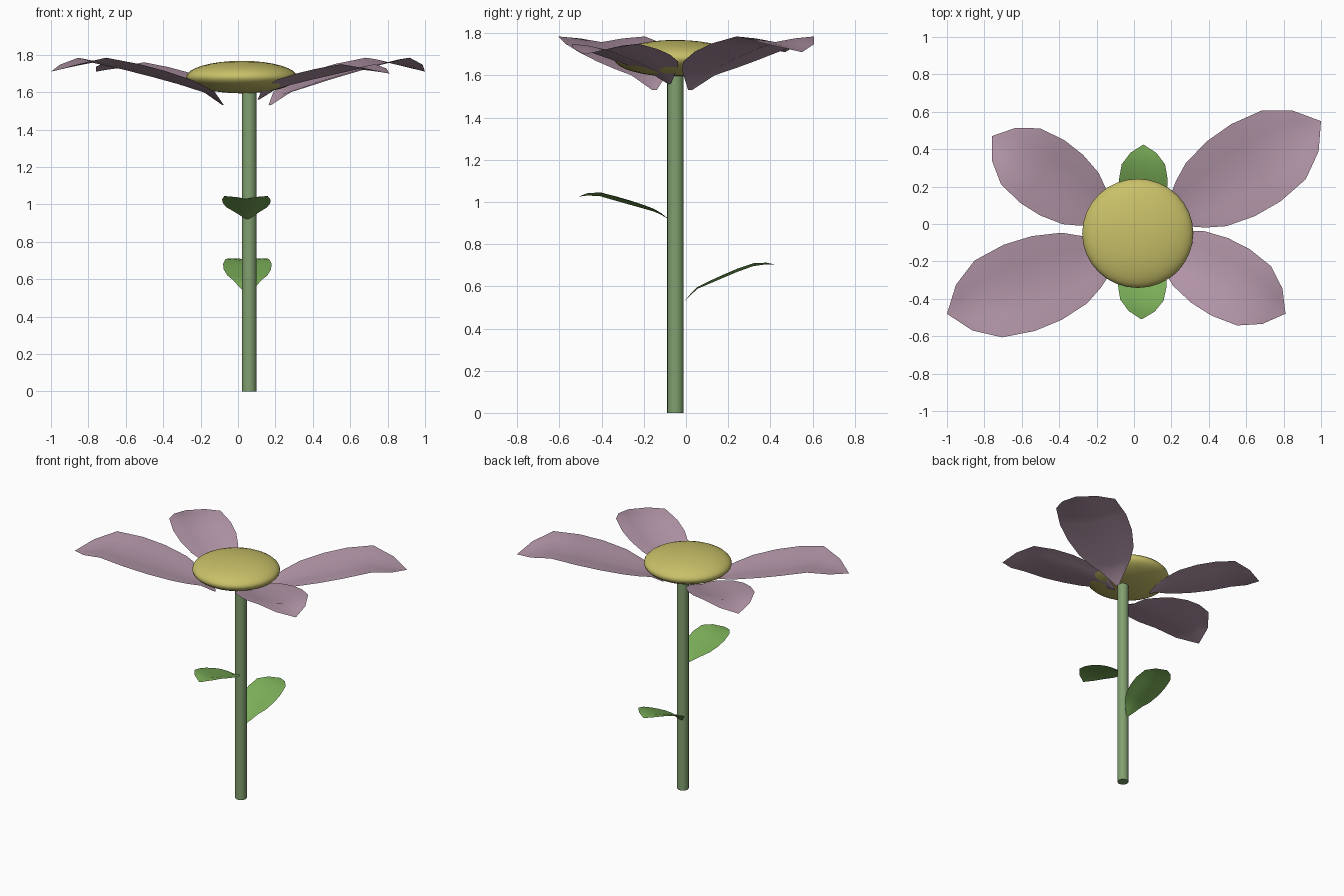
import bpy, bmesh, math
from mathutils import Vector

if "Cube" in bpy.data.objects:
    bpy.data.objects.remove(bpy.data.objects["Cube"])


def material(name, rgb):
    m = bpy.data.materials.new(name)
    m.diffuse_color = (*rgb, 1)
    m.use_nodes = True
    m.node_tree.nodes["Principled BSDF"].inputs["Base Color"].default_value = m.diffuse_color
    return m


PETAL = material("petal_pink", (0.46, 0.31, 0.40))
CENTRE = material("centre_yellow", (0.58, 0.53, 0.14))
STEM = material("stem_green", (0.22, 0.35, 0.16))
LEAF = material("leaf_green", (0.20, 0.43, 0.10))

# blade outline: fraction of length -> fraction of half width
OUTLINE = [(0, 0.05), (0.08, 0.36), (0.16, 0.60), (0.26, 0.82), (0.42, 0.97),
           (0.58, 1.0), (0.76, 0.89), (0.90, 0.53), (1, 0.0)]


def interp(points, u):
    for (a, za), (b, zb) in zip(points, points[1:]):
        if u <= b:
            return za + (zb - za) * (u - a) / (b - a)
    return points[-1][1]


def blade(name, base, tip, half_width, profile, fold, mat):
    """Creased leaf shape from base to the tip's xy; profile gives rise along the rib."""
    base = Vector(base)
    run = Vector((tip[0] - base.x, tip[1] - base.y, 0))
    side = Vector((-run.y, run.x, 0)).normalized()
    bm = bmesh.new()
    rows = []
    for u, w in OUTLINE:
        rib = base + run * u + Vector((0, 0, interp(profile, u)))
        if w == 0:
            rows.append([bm.verts.new(rib)] * 5)
            continue
        rows.append([bm.verts.new(rib + side * half_width * w * v
                                  + Vector((0, 0, fold * w * lift)))
                     for v, lift in ((-1, 1), (-0.5, 0.65), (0, 0), (0.5, 0.65), (1, 1))])
    for r0, r1 in zip(rows, rows[1:]):
        for i in range(4):
            quad = [r0[i], r1[i], r1[i + 1], r0[i + 1]]
            face = bm.faces.new(list(dict.fromkeys(quad)))
            face.smooth = True
    bmesh.ops.recalc_face_normals(bm, faces=bm.faces)
    if sum(f.normal.z for f in bm.faces) < 0:
        bmesh.ops.reverse_faces(bm, faces=bm.faces)
    mesh = bpy.data.meshes.new(name)
    bm.to_mesh(mesh)
    bm.free()
    mesh.materials.append(mat)
    obj = bpy.data.objects.new(name, mesh)
    bpy.context.collection.objects.link(obj)
    return obj


# stem
bpy.ops.mesh.primitive_cylinder_add(vertices=20, radius=0.039, depth=1.62,
                                    location=(0.06, -0.05, 0.81))
stem = bpy.context.object
stem.name = "stem"
stem.data.materials.append(STEM)
bpy.ops.object.shade_smooth_by_angle(angle=math.radians(40))

# flower centre
bpy.ops.mesh.primitive_uv_sphere_add(segments=32, ring_count=16, radius=1,
                                     location=(0.02, -0.05, 1.681))
centre = bpy.context.object
centre.name = "flower_centre"
centre.scale = (0.297, 0.292, 0.087)
centre.data.materials.append(CENTRE)
bpy.ops.object.shade_smooth()

# two long and two short petals
LONG = [(0, 0), (0.08, 0.06), (0.30, 0.125), (0.55, 0.185), (0.77, 0.23), (1, 0.18)]
SHORT = [(0, 0), (0.08, 0.045), (0.30, 0.09), (0.55, 0.13), (0.77, 0.165), (1, 0.14)]
blade("petal_back_right", (0.17, 0.02, 1.53), (1.0, 0.55), 0.245, LONG, 0.03, PETAL)
blade("petal_front_left", (-0.08, -0.15, 1.53), (-1.0, -0.48), 0.245, LONG, 0.03, PETAL)
blade("petal_front_right", (0.11, -0.08, 1.56), (0.81, -0.48), 0.205, SHORT, 0.03, PETAL)
blade("petal_back_left", (-0.12, 0.02, 1.57), (-0.76, 0.47), 0.205, SHORT, 0.03, PETAL)

# stem leaves
blade("leaf_back", (0.05, -0.015, 0.52), (0.05, 0.425), 0.13,
      [(0, 0), (0.14, 0.065), (0.70, 0.17), (0.85, 0.185), (1, 0.183)], 0.015, LEAF)
blade("leaf_front", (0.05, -0.085, 0.92), (0.04, -0.51), 0.13,
      [(0, 0), (0.12, 0.03), (0.70, 0.10), (0.82, 0.115), (1, 0.105)], 0.02, LEAF)
